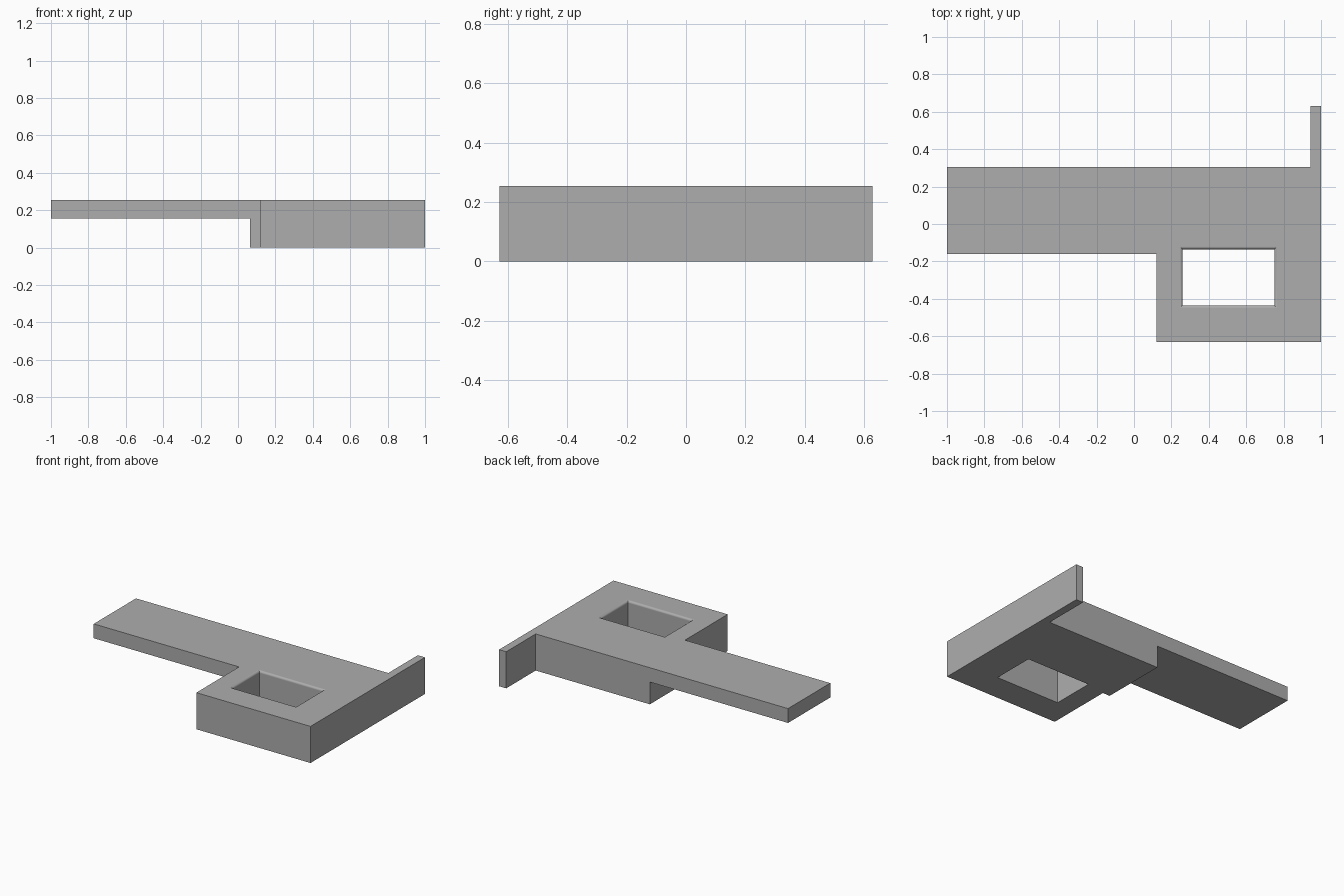
import bpy, bmesh, math

cube = bpy.data.objects.get("Cube")
if cube:
    bpy.data.objects.remove(cube, do_unlink=True)

TOP = 0.255

grey = bpy.data.materials.new("plain grey")
grey.use_nodes = True
colour = (0.42, 0.42, 0.42, 1)
grey.diffuse_color = colour
grey.node_tree.nodes["Principled BSDF"].inputs["Base Color"].default_value = colour


def loft(name, rings):
    """Skin a stack of equal-length rings and cap both ends."""
    bm = bmesh.new()
    loops = [[bm.verts.new(p) for p in ring] for ring in rings]
    for a, b in zip(loops, loops[1:]):
        for i in range(len(a)):
            j = (i + 1) % len(a)
            bm.faces.new((a[i], a[j], b[j], b[i]))
    bm.faces.new(loops[0][::-1])
    bm.faces.new(loops[-1])
    bmesh.ops.recalc_face_normals(bm, faces=bm.faces)
    mesh = bpy.data.meshes.new(name)
    bm.to_mesh(mesh)
    bm.free()
    mesh.materials.append(grey)
    obj = bpy.data.objects.new(name, mesh)
    bpy.context.collection.objects.link(obj)
    return obj


def rect(x0, x1, y0, y1, z, grow=0):
    x0, x1, y0, y1 = x0 - grow, x1 + grow, y0 - grow, y1 + grow
    return [(x0, y0, z), (x1, y0, z), (x1, y1, z), (x0, y1, z)]


def cut(target, cutter):
    mod = target.modifiers.new(cutter.name, 'BOOLEAN')
    mod.operation = 'DIFFERENCE'
    mod.solver = 'EXACT'
    mod.object = cutter
    bpy.context.view_layer.objects.active = target
    bpy.ops.object.modifier_apply(modifier=mod.name)
    bpy.data.objects.remove(cutter, do_unlink=True)


# Plan outline: long arm, front block and thin rear fin
outline = [(-1, -0.16), (0.12, -0.16), (0.12, -0.63), (1, -0.63),
           (1, 0.63), (0.945, 0.63), (0.945, 0.305), (-1, 0.305)]
building = loft("building_body", [[(x, y, z) for x, y in outline] for z in (0, TOP)])

# Space below the raised arm
under = (-1.5, 0.065, -1, 1)
cut(building, loft("arm_undercut", [rect(*under, -0.5), rect(*under, 0.155)]))

# Courtyard shaft with a rounded upper rim
shaft = (0.26, 0.75, -0.435, -0.135)
radius, steps = 0.015, 6
rings = [rect(*shaft, -0.1)]
for i in range(steps + 1):
    a = math.pi / 2 * i / steps
    rings.append(rect(*shaft, TOP - radius + radius * math.sin(a),
                      radius * (1 - math.cos(a))))
rings.append(rect(*shaft, TOP + 0.1, radius))
cut(building, loft("courtyard_cutter", rings))

# Smooth the rim while the large walls stay flat
bpy.ops.object.select_all(action='DESELECT')
building.select_set(True)
bpy.context.view_layer.objects.active = building
bpy.ops.object.shade_smooth_by_angle(angle=math.radians(30))
weighted = building.modifiers.new("flat_walls", 'WEIGHTED_NORMAL')
weighted.keep_sharp = True
